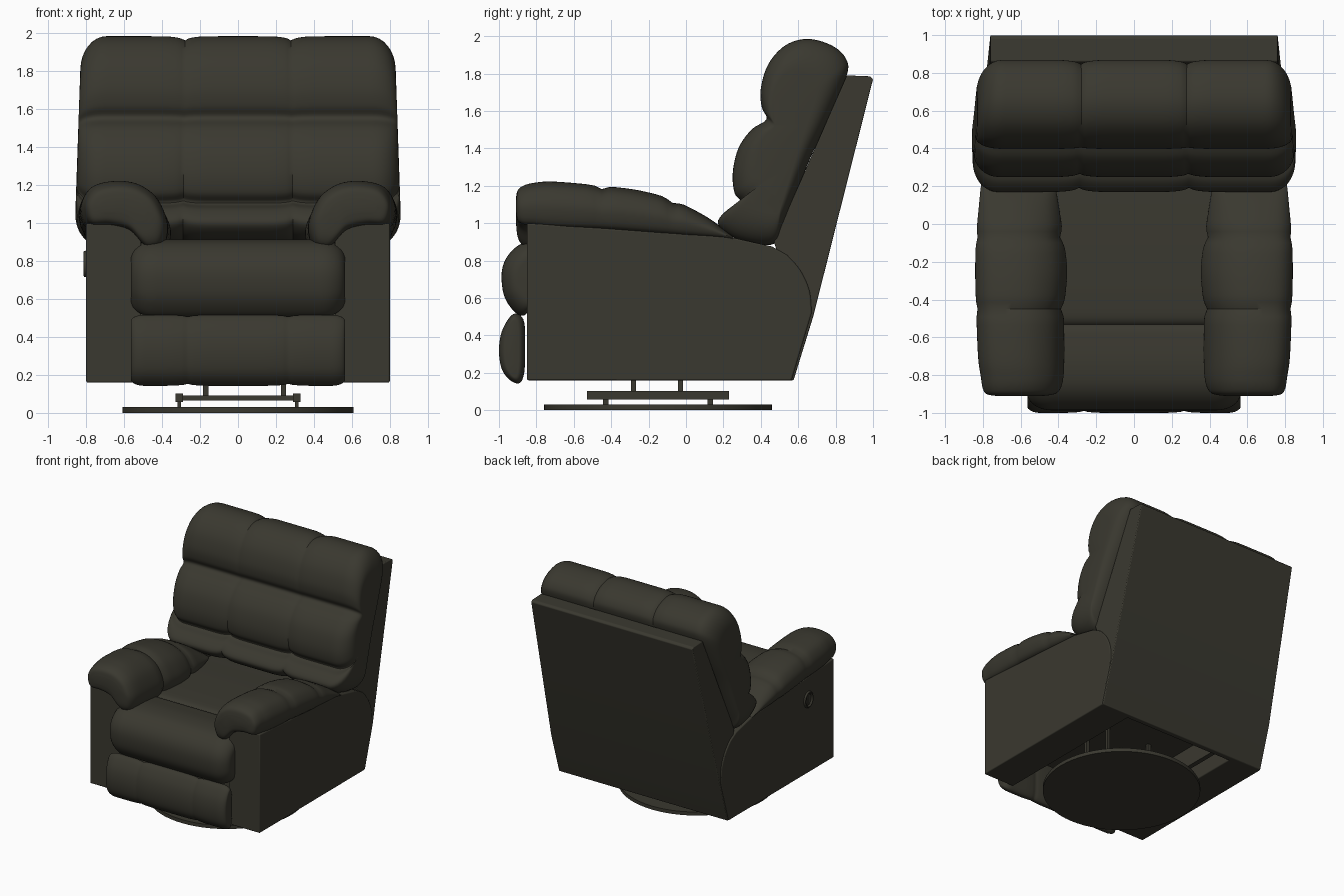
import bpy, bmesh, math
from mathutils import Vector

cube = bpy.data.objects.get("Cube")
if cube:
    bpy.data.objects.remove(cube, do_unlink=True)


def make_material(name, color):
    mat = bpy.data.materials.new(name)
    mat.use_nodes = True
    mat.diffuse_color = color
    mat.node_tree.nodes["Principled BSDF"].inputs["Base Color"].default_value = color
    return mat


LEATHER = make_material("dark olive leather", (0.042, 0.040, 0.029, 1))


def finish(name, bm, bevel=0, angle=40):
    bmesh.ops.recalc_face_normals(bm, faces=bm.faces)
    mesh = bpy.data.meshes.new(name)
    bm.to_mesh(mesh)
    bm.free()
    mesh.materials.append(LEATHER)
    obj = bpy.data.objects.new(name, mesh)
    bpy.context.collection.objects.link(obj)
    bpy.ops.object.select_all(action="DESELECT")
    obj.select_set(True)
    bpy.context.view_layer.objects.active = obj
    if bevel:
        mod = obj.modifiers.new("soft_edges", "BEVEL")
        mod.width, mod.segments = bevel, 3
    bpy.ops.object.shade_smooth_by_angle(angle=math.radians(angle))
    return obj


def spline(points, steps, closed=True):
    """Smooth curve through points of any dimension."""
    pts = [Vector(p) for p in points]
    n = len(pts)
    pick = (lambda i: pts[i % n]) if closed else (lambda i: pts[max(0, min(n - 1, i))])
    out = []
    for i in range(n if closed else n - 1):
        a, b, c, d = (pick(i + k) for k in (-1, 0, 1, 2))
        for s in range(steps):
            t = s / steps
            out.append(b + (c - a) * (t / 2) + (a * 2 - b * 5 + c * 4 - d) * (t * t / 2)
                       + (b * 3 - a - c * 3 + d) * (t ** 3 / 2))
    return out if closed else out + [pts[-1]]


def loft(name, rings, bevel=0, angle=40):
    bm = bmesh.new()
    rows = [[bm.verts.new(p) for p in ring] for ring in rings]
    n = len(rows[0])
    for a, b in zip(rows, rows[1:]):
        for i in range(n):
            bm.faces.new((a[i], a[(i + 1) % n], b[(i + 1) % n], b[i]))
    bm.faces.new(rows[0])
    bm.faces.new(rows[-1])
    return finish(name, bm, bevel, angle)


def pillow(name, profile, half, radius, edge, seams=(), depth=0.012, flare=0):
    """Side profile swept across x, rounded at the ends and pinched at seams."""
    ring = spline(profile, 5)
    lo = Vector([min(p[k] for p in ring) for k in (0, 1)])
    hi = Vector([max(p[k] for p in ring) for k in (0, 1)])
    mid, ext = (lo + hi) / 2, (hi - lo) / 2
    ends = [half - radius + radius * math.sin(math.pi / 2 * i / 8) for i in range(1, 9)]
    flat = half - radius
    xs = [-x for x in reversed(ends)] + [flat * i / 40 for i in range(-40, 41)] + ends
    rings = []
    for x in xs:
        t = max(0, (abs(x) - flat) / radius)
        off = edge * (1 - math.sqrt(max(0, 1 - t * t)))
        for s in seams:
            off += depth * (0.5 * math.exp(-((x - s) / 0.015) ** 2)
                            + 0.5 * math.exp(-((x - s) / 0.06) ** 2))
        row = []
        for p in ring:
            y, z = (mid[k] + (p[k] - mid[k]) * (1 - off / ext[k]) for k in (0, 1))
            row.append((x * (1 + flare * (hi[1] - z)), y, z))
        rings.append(row)
    return loft(name, rings)


def box(name, x, y, z, bevel=0.0):
    rings = [[(a, y[0], z[0]), (a, y[1], z[0]), (a, y[1], z[1]), (a, y[0], z[1])] for a in x]
    return loft(name, rings, bevel, 30)


def cylinder(name, center, radius, z0, z1):
    rings = [[(center[0] + radius * math.cos(math.tau * i / 64),
               center[1] + radius * math.sin(math.tau * i / 64), z) for i in range(64)]
             for z in (z0, z1)]
    return loft(name, rings, 0, 30)


# Backrest cushion: three stacked rolls with two vertical seams
pillow("backrest_cushion", [
    (.47, .89), (.36, .89), (.24, .93), (.17, 1.0), (.22, 1.07), (.30, 1.105), (.26, 1.16),
    (.25, 1.27), (.28, 1.40), (.35, 1.5), (.43, 1.555), (.405, 1.62), (.40, 1.72),
    (.44, 1.85), (.53, 1.95), (.65, 1.985), (.78, 1.95), (.855, 1.88), (.86, 1.79),
    (.77, 1.57), (.67, 1.36), (.58, 1.14), (.51, .97)],
    .825, .13, .17, (-.28, .28), .022, .042)

# Seat, front roll and footrest pads
pillow("seat_cushion", [
    (-.53, .875), (-.4, .9), (-.1, .9), (.2, .89), (.4, .87), (.45, .75), (.4, .62),
    (-.1, .6), (-.5, .62), (-.55, .75)], .51, .06, .04)
pillow("seat_front_roll", [
    (-.54, .885), (-.62, .905), (-.75, .915), (-.87, .895), (-.95, .83), (-.985, .74),
    (-.975, .62), (-.93, .54), (-.88, .505), (-.845, .53), (-.83, .62), (-.8, .72),
    (-.6, .75), (-.52, .81)], .565, .13, .09)
pillow("footrest_pad", [
    (-.9, .515), (-.94, .5), (-.985, .42), (-1.0, .32), (-.985, .22), (-.94, .16),
    (-.89, .145), (-.865, .2), (-.86, .33), (-.865, .47)], .565, .07, .035, (-.265, .265), .01)

# Armrest pillows and arm panels, mirrored
ARM_SECTION = spline([
    (1, .35), (.97, .65), (.85, .9), (.6, 1), (.35, .93), (.14, .65), (.02, .2), (0, -.15),
    (.06, -.5), (.18, -.6), (.28, -.5), (.45, -.15), (.7, -.02), (.93, 0)], 4)
# each row: y, top z, bottom z, inner x, outer x
ARM_PATH = spline([
    (-.91, 1.13, 1.06, .48, .73), (-.90, 1.175, 1.02, .42, .78), (-.87, 1.2, 1.0, .39, .80),
    (-.81, 1.216, .995, .375, .81), (-.7, 1.222, .985, .37, .825), (-.45, 1.2, .975, .37, .835),
    (-.25, 1.175, .96, .355, .84), (-.07, 1.125, .945, .375, .835), (.1, 1.04, .93, .4, .82),
    (.2, .97, .92, .42, .81), (.25, .93, .91, .45, .80)], 6, closed=False)
PANEL = [(-.85, .16), (-.85, 1.0), (.24, .925), (.46, .875)] + spline(
    [(.54, .83), (.61, .75), (.66, .64), (.672, .52)], 4, closed=False) + [(.565, .16)]

for side, label in ((-1, "right"), (1, "left")):
    rings = []
    for y, top, bottom, inner, outer in ARM_PATH:
        pinch = sum(.018 * math.exp(-((y - s) / .03) ** 2) for s in (-.45, -.07))
        top, inner, outer = top - pinch, inner + pinch, outer - pinch * .4
        rings.append([(side * (inner + (outer - inner) * u), y, bottom + (top - bottom) * v)
                      for u, v in ARM_SECTION])
    loft(label + "_armrest_pillow", rings)
    loft(label + "_arm_panel", [[(side * x, y, z) for y, z in PANEL] for x in (.51, .80)], .008, 30)

# Back shell: tapered slab behind the cushion, folding in at the bottom
SHELL = [(.86, 1.79), (.985, 1.785), (1.0, 1.77), (.68, .5), (.575, .16), (.53, .16),
         (.6, .5), (.47, .9)]
loft("back_shell", [[(s * (.795 - .035 * max(0, z - .6) / 1.2), y, z) for y, z in SHELL]
                    for s in (-1, 1)], .006, 30)

# Under-seat frame and footrest linkage
box("seat_frame", (-.51, .51), (-.78, .5), (.42, .62))
for s in (-1, 1):
    box("footrest_link", (s * .40, s * .44), (-.88, -.6), (.57, .67))
    box("frame_rail", (s * .44, s * .48), (-.7, .5), (.26, .42))

# Swivel base: floor disc, runners, cross beams and posts
cylinder("floor_disc", (0, -.15), .61, 0, .03)
for s in (-1, 1):
    box("base_runner", (s * .29, s * .33), (-.53, .23), (.058, .102))
    for y in (-.43, .13):
        box("runner_foot", (s * .30, s * .32), (y - .015, y + .015), (.02, .07))
for y in (-.28, -.03):
    box("base_cross_beam", (-.31, .31), (y - .03, y + .03), (.066, .092))
    for x in (-.17, .24):
        box("base_post", (x - .014, x + .014), (y - .013, y + .013), (.08, .45))

# Recline release: oval ring with a recessed lever on the right arm panel
bm = bmesh.new()
grid = []
for i in range(32):
    a = math.tau * i / 32
    grid.append([bm.verts.new((-.803 - .012 * math.sin(b),
                               -.5 + (.05 + .010 * math.cos(b)) * math.cos(a),
                               .785 + (.06 + .010 * math.cos(b)) * math.sin(a)))
                 for b in (math.tau * j / 10 for j in range(10))])
for i in range(32):
    for j in range(10):
        p, q = grid[i], grid[(i + 1) % 32]
        bm.faces.new((p[j], p[(j + 1) % 10], q[(j + 1) % 10], q[j]))
finish("release_ring", bm)
box("release_lever", (-.808, -.79), (-.515, -.485), (.74, .83), .004)
